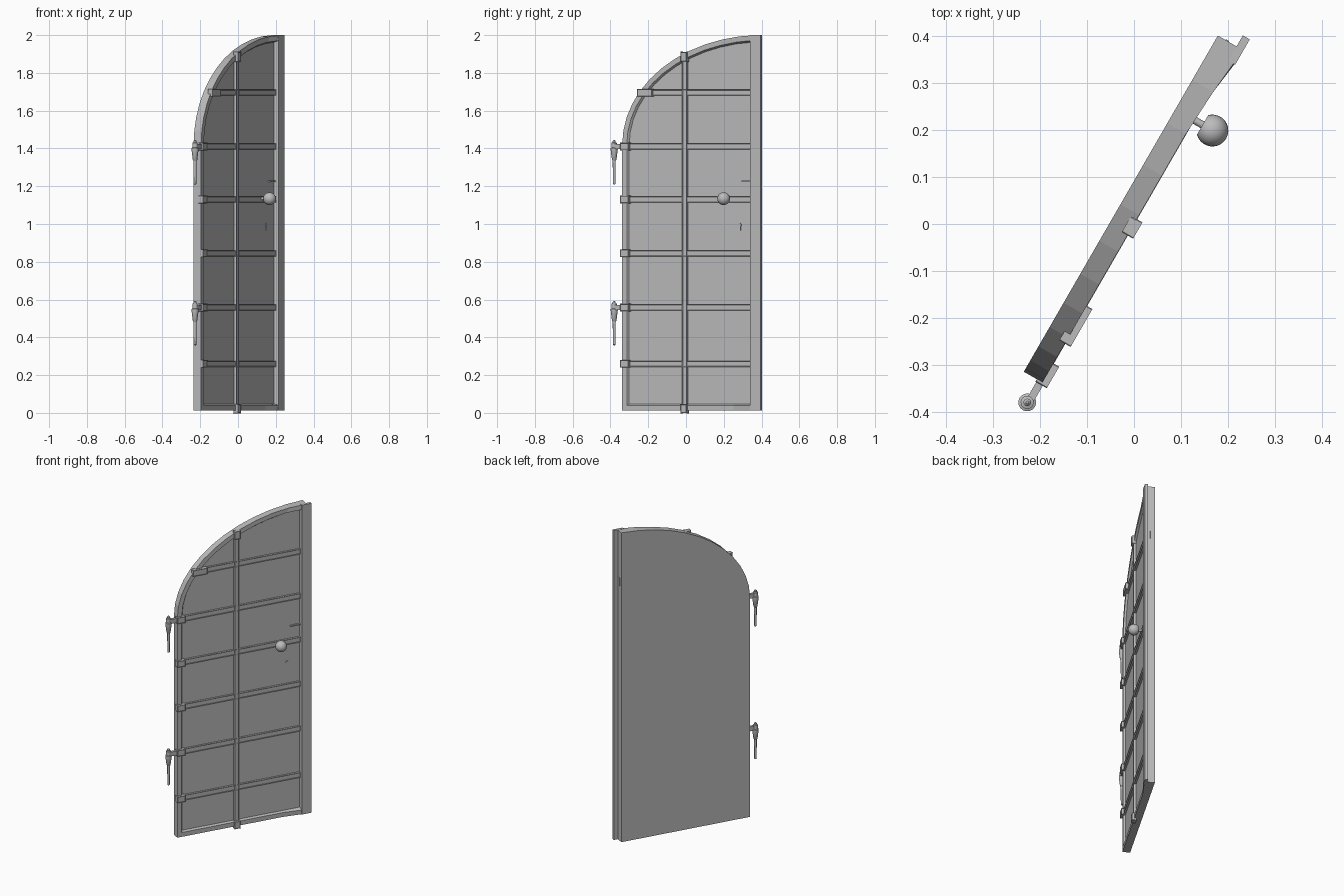
import bpy, bmesh, math
from mathutils import Vector

if "Cube" in bpy.data.objects:
    bpy.data.objects.remove(bpy.data.objects["Cube"])

A = math.radians(60)
U = Vector((math.cos(A), math.sin(A), 0))     # along the door width
V = Vector((math.sin(A), -math.cos(A), 0))    # out of the front face


def P(u, v, z):
    return U * u + V * v + Vector((0, 0, z))


grey = bpy.data.materials.new("plain grey")
grey.diffuse_color = (0.5, 0.5, 0.5, 1)
grey.use_nodes = True
grey.node_tree.nodes["Principled BSDF"].inputs["Base Color"].default_value = grey.diffuse_color


def finish(bm, name, smooth=False):
    bmesh.ops.recalc_face_normals(bm, faces=bm.faces)
    me = bpy.data.meshes.new(name)
    bm.to_mesh(me)
    bm.free()
    me.materials.append(grey)
    ob = bpy.data.objects.new(name, me)
    bpy.context.collection.objects.link(ob)
    if smooth:
        bpy.context.view_layer.objects.active = ob
        ob.select_set(True)
        bpy.ops.object.shade_smooth_by_angle(angle=math.radians(35))
        ob.select_set(False)
    return ob


def box(name, u0, u1, v0, v1, z0, z1, bevel=0.0):
    bm = bmesh.new()
    bmesh.ops.create_cube(bm, size=1)
    for w in bm.verts:
        w.co = P(u1 if w.co.x > 0 else u0, v1 if w.co.y > 0 else v0,
                 z1 if w.co.z > 0 else z0)
    if bevel:
        bmesh.ops.bevel(bm, geom=bm.edges[:], offset=bevel, segments=1, affect='EDGES')
    return finish(bm, name)


def lathe(name, profile, place, sides=16):
    """profile: (radius, height) pairs; place(a, b, h) maps to world."""
    bm = bmesh.new()
    rings = []
    for r, h in profile:
        rings.append([bm.verts.new(place(r * math.cos(k * math.tau / sides),
                                         r * math.sin(k * math.tau / sides), h))
                      for k in range(sides)])
    for a, b in zip(rings, rings[1:]):
        for k in range(sides):
            j = (k + 1) % sides
            bm.faces.new((a[k], a[j], b[j], b[k]))
    bm.faces.new(rings[0])
    bm.faces.new(rings[-1])
    return finish(bm, name, True)


CU, ZS, RU, RZ = 0.46, 1.42, 0.85, 0.58       # half-arch ellipse
BOTTOM, PANEL = 0.012, -0.012


def outline(inset, right):
    a, b = RU - inset, RZ - inset
    t1 = math.acos((CU - right) / a)
    pts = [(right, BOTTOM + inset), (0.29, BOTTOM + inset), (CU - a, BOTTOM + inset)]
    n = 12
    for i in range(n + 1):
        t = t1 * i / n
        pts.append((CU - a * math.cos(t), ZS + b * math.sin(t)))
    return pts


def lip(u):                                    # rim swells toward the closing edge
    return 0.016 * min(1, max(0, (u - 0.29) / 0.11))


# Door leaf with raised rim and recessed panel
bm = bmesh.new()
outer = outline(0, 0.437)
loops = [[P(u, -0.046, z) for u, z in outer],
         [P(u, lip(u), z) for u, z in outer],
         [P(u, lip(u), z) for u, z in outline(0.028, 0.408)],
         [P(u, PANEL, z) for u, z in outline(0.036, 0.402)]]
loops = [[bm.verts.new(c) for c in lp] for lp in loops]
for a, b in zip(loops, loops[1:]):
    for k in range(len(a)):
        j = (k + 1) % len(a)
        bm.faces.new((a[k], a[j], b[j], b[k]))
bm.faces.new(loops[0])
bm.faces.new(loops[-1])
finish(bm, "door_leaf")

# Overlapping strip on the closing edge
box("closing_strip", 0.402, 0.464, 0.0, 0.017, BOTTOM, 2.0)
box("edge_latch_plate", 0.436, 0.439, -0.027, -0.019, 1.65, 1.70)


def edge_u(z):
    s = max(0, (z - ZS) / RZ)
    return CU - RU * math.sqrt(1 - s * s)


# Horizontal straps, each stepping over the rim at the hinge side
for i, z in enumerate((0.26, 0.558, 0.845, 1.13, 1.41, 1.695)):
    e = edge_u(z)
    w = 0.045 if z < 1.5 else 0.085
    box(f"cross_strap_{i}", e + 0.02, 0.403, PANEL - 0.002, -0.002, z - 0.016, z + 0.016, 0.003)
    box(f"strap_end_{i}", e - 0.004, e + w, PANEL, 0.012, z - 0.019, z + 0.019, 0.002)

# Upright strap with steps over the rim at both ends
UM = -0.008
box("upright_strap", UM - 0.014, UM + 0.014, PANEL - 0.002, 0.0, 0.03, 1.88, 0.003)
box("upright_foot", UM - 0.018, UM + 0.018, PANEL, 0.012, 0.0, 0.045, 0.002)
box("upright_head", UM - 0.018, UM + 0.018, PANEL, 0.012, 1.86, 1.91, 0.002)

# Hinges: arm plus turned pin
HU, HV = -0.443, -0.007
for i, z in enumerate((1.41, 0.558)):
    box(f"hinge_arm_{i}", HU, -0.375, -0.012, 0.004, z - 0.014, z + 0.014)
    lathe(f"hinge_pin_{i}",
          [(0.004, -0.2), (0.007, -0.197), (0.008, -0.075), (0.012, -0.07), (0.019, -0.015),
           (0.019, -0.008), (0.014, -0.006), (0.014, 0.02), (0.008, 0.022),
           (0.008, 0.03), (0.003, 0.035)],
          lambda a, b, h, z=z: P(HU + a, HV + b, z + h))

# Door knob on its stem
KU, KZ, KR = 0.256, 1.134, 0.034
ball = [(KR * math.sin(t), 0.045 - KR * math.cos(t))
        for t in [math.radians(45 + 133 * k / 10) for k in range(11)]]
lathe("knob", [(0.013, PANEL), (0.013, PANEL + 0.004), (0.008, PANEL + 0.005),
               (0.008, ball[0][1])] + ball,
      lambda a, b, h: P(KU + a, h, KZ + b), 20)

# Keyhole plate and small sliding latch
lathe("keyhole_plate", [(0.010, PANEL - 0.002), (0.010, PANEL + 0.003)],
      lambda a, b, h: P(0.322 + a, h, 0.995 + b), 12)
box("keyhole_tail", 0.316, 0.328, PANEL - 0.002, PANEL + 0.003, 0.966, 0.995)
box("latch_bar", 0.358, 0.403, PANEL - 0.002, -0.002, 1.222, 1.230)
box("latch_grip", 0.340, 0.360, PANEL - 0.002, 0.0, 1.223, 1.229)
